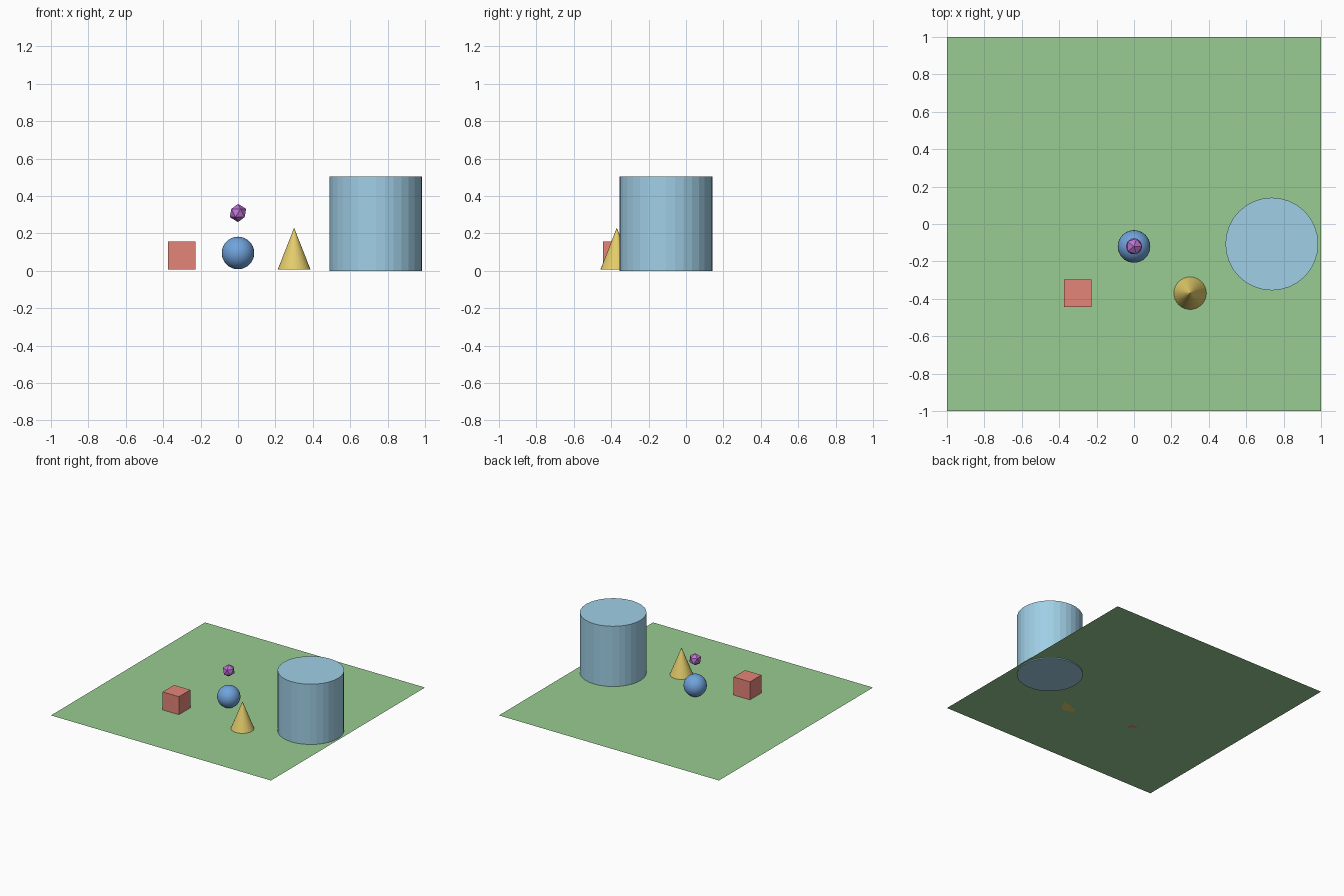
import bpy
import math

if "Cube" in bpy.data.objects:
    bpy.data.objects.remove(bpy.data.objects["Cube"], do_unlink=True)


def make_material(name, rgb):
    """Flat material from a 0-255 display colour, stored as linear values."""
    linear = [((c / 255 + 0.055) / 1.055) ** 2.4 for c in rgb]
    mat = bpy.data.materials.new(name)
    mat.use_nodes = True
    mat.diffuse_color = (*linear, 1)
    mat.node_tree.nodes["Principled BSDF"].inputs["Base Color"].default_value = (*linear, 1)
    return mat


def finish(name, rgb, smooth=False):
    """Name and colour the newly added primitive."""
    obj = bpy.context.object
    obj.name = name
    obj.data.materials.append(make_material(name + "_colour", rgb))
    if smooth:
        bpy.ops.object.shade_smooth_by_angle(angle=math.radians(30))
    return obj


GROUND = 0.008
add = bpy.ops.mesh

# Ground sheet
add.primitive_plane_add(size=2, location=(0, 0, GROUND))
finish("ground_sheet", (152, 204, 146))

# Box on the ground
box = 0.148
add.primitive_cube_add(size=box, location=(-0.3, -0.37, GROUND + box / 2))
finish("red_box", (228, 133, 120))

# Ball
radius = 0.087
add.primitive_uv_sphere_add(segments=32, ring_count=16, radius=radius,
                            location=(0, -0.12, GROUND + radius))
finish("blue_ball", (112, 163, 220), smooth=True)

# Cone
height = 0.222
add.primitive_cone_add(vertices=32, radius1=radius, radius2=0, depth=height,
                       location=(0.3, -0.37, GROUND + height / 2))
finish("yellow_cone", (228, 205, 108))

# Floating twenty-sided gem above the ball
add.primitive_ico_sphere_add(subdivisions=1, radius=0.049, location=(0, -0.12, 0.309))
finish("purple_gem", (192, 115, 212))

# Large drum, reaching slightly below the ground sheet
height = 0.503
add.primitive_cylinder_add(vertices=32, radius=0.248, depth=height,
                           location=(0.737, -0.107, height / 2))
finish("pale_blue_drum", (160, 207, 230))
